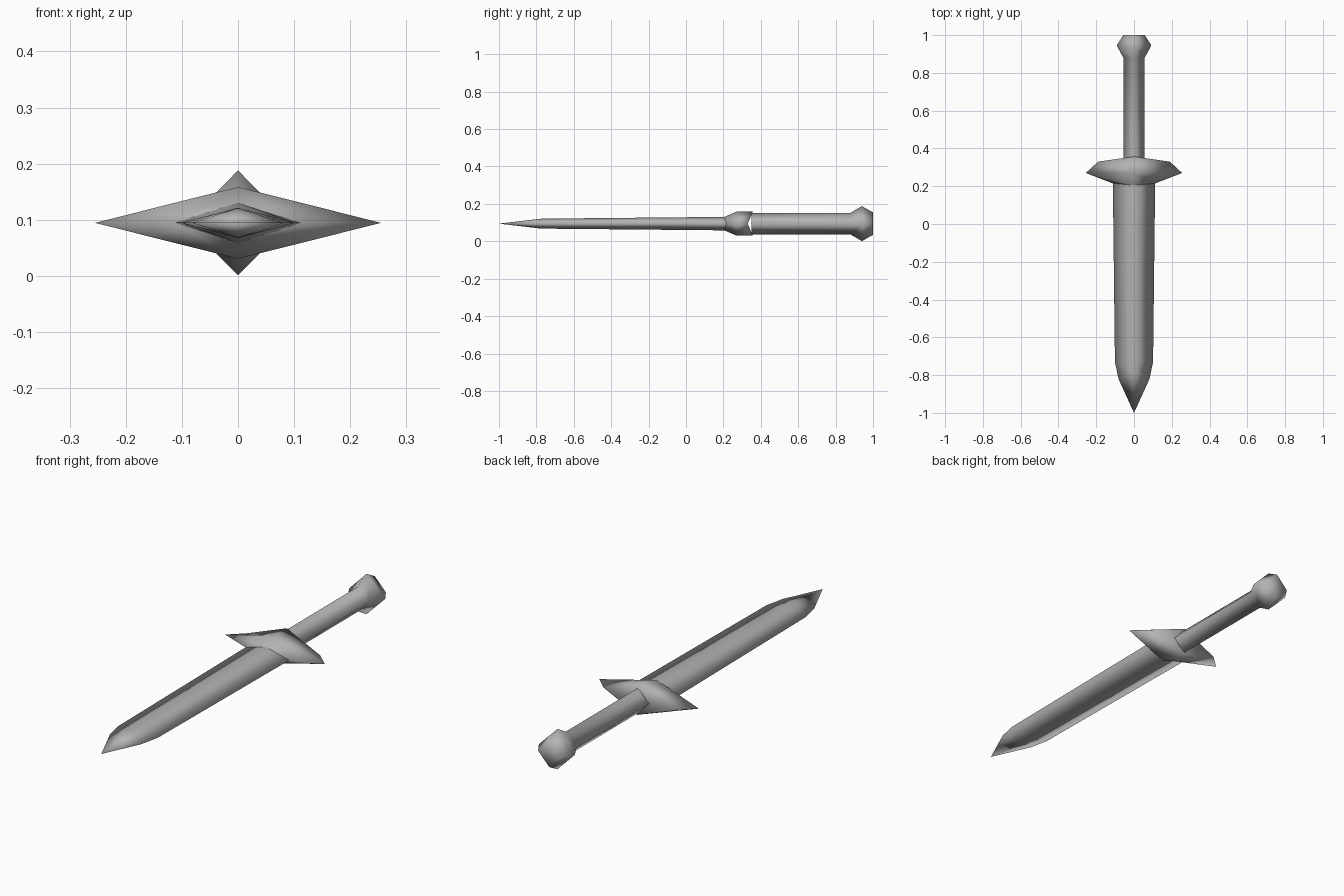
import bpy
import bmesh

cube = bpy.data.objects.get("Cube")
if cube:
    bpy.data.objects.remove(cube, do_unlink=True)

MID_Z = 0.0945  # height of the long axis

steel = bpy.data.materials.new("grey_steel")
GREY = (0.45, 0.45, 0.45, 1.0)
steel.diffuse_color = GREY
steel.use_nodes = True
steel.node_tree.nodes["Principled BSDF"].inputs["Base Color"].default_value = GREY


def diamond_loft(name, rings, tip_y=None, cap_end=False):
    """Loft diamond sections along y. Ring: (side y, half width, ridge y, half height)."""
    bm = bmesh.new()
    loops = []
    for side_y, hx, ridge_y, hz in rings:
        points = [(hx, side_y, 0), (0, ridge_y, hz), (-hx, side_y, 0), (0, ridge_y, -hz)]
        loops.append([bm.verts.new((x, y, z + MID_Z)) for x, y, z in points])
    for a, b in zip(loops, loops[1:]):
        for i in range(4):
            j = (i + 1) % 4
            bm.faces.new((a[i], a[j], b[j], b[i]))
    # Pointed start
    if tip_y is not None:
        tip = bm.verts.new((0, tip_y, MID_Z))
        for i in range(4):
            bm.faces.new((tip, loops[0][(i + 1) % 4], loops[0][i]))
    # End cap folded along its width
    if cap_end:
        right, top, left, bottom = loops[-1]
        bm.faces.new((right, top, left))
        bm.faces.new((left, bottom, right))
    bmesh.ops.recalc_face_normals(bm, faces=bm.faces)
    mesh = bpy.data.meshes.new(name)
    bm.to_mesh(mesh)
    bm.free()
    mesh.materials.append(steel)
    mesh.shade_smooth()
    obj = bpy.data.objects.new(name, mesh)
    bpy.context.collection.objects.link(obj)
    return obj


# Blade: long tapering diamond with a faceted point
diamond_loft("blade", [
    (-0.82, 0.082, -0.78, 0.026),
    (-0.73, 0.101, -0.73, 0.027),
    (0.215, 0.112, 0.205, 0.036),
], tip_y=-1.0)

# Guard: flares to two sharp side points, with a notched back
diamond_loft("guard", [
    (0.215, 0.112, 0.205, 0.036),
    (0.27, 0.255, 0.27, 0.064),
    (0.33, 0.19, 0.357, 0.064),
], cap_end=True)

# Grip and pommel: straight bar swelling into a bevelled end
diamond_loft("grip_and_pommel", [
    (0.35, 0.056, 0.35, 0.058),
    (0.88, 0.056, 0.88, 0.058),
    (0.945, 0.092, 0.94, 0.0935),
    (1.0, 0.057, 1.0, 0.06),
], cap_end=True)
